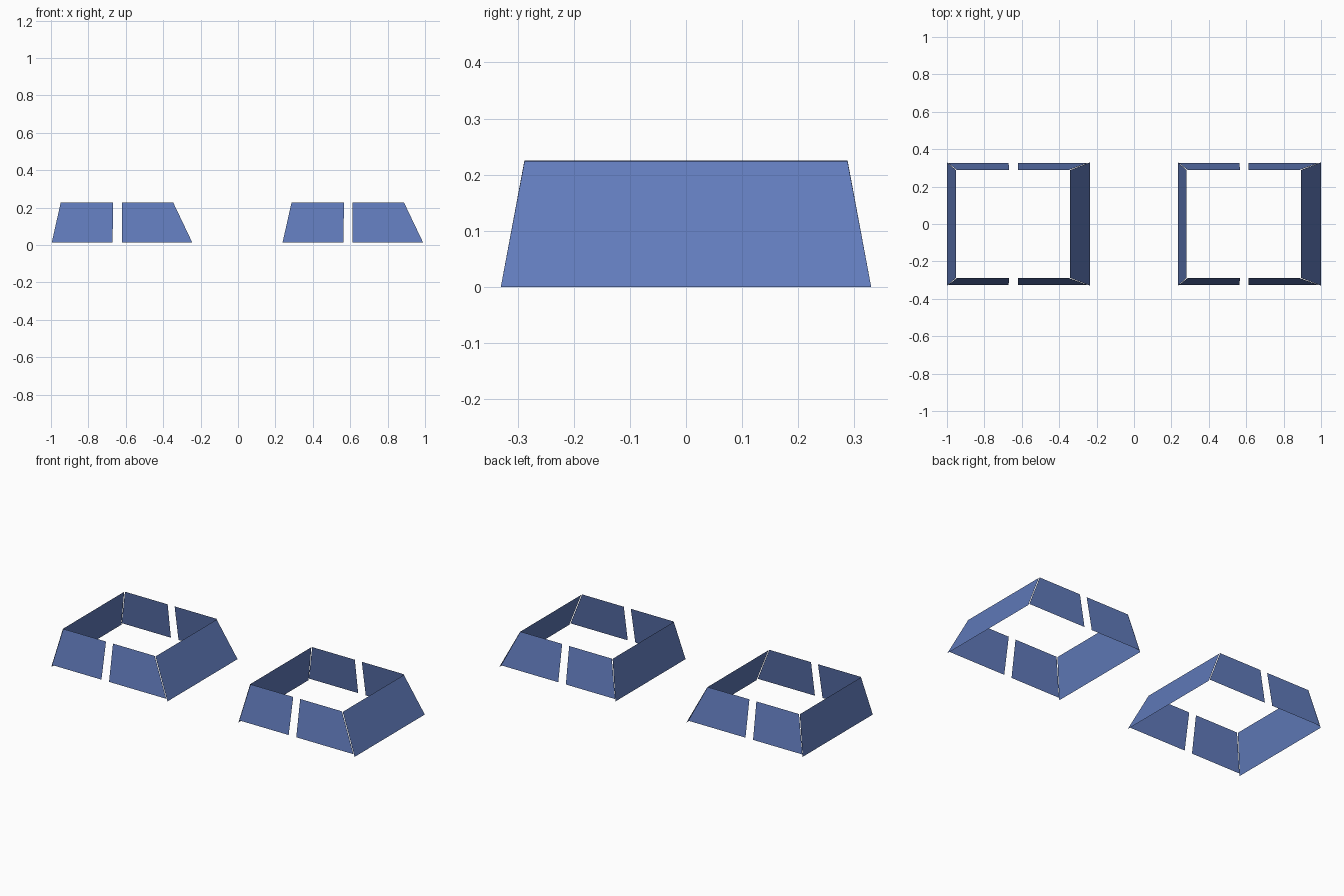
import bpy

if "Cube" in bpy.data.objects:
    bpy.data.objects.remove(bpy.data.objects["Cube"])

blue = bpy.data.materials.new("blue")
blue.diffuse_color = (0.12, 0.2, 0.5, 1)
blue.use_nodes = True
blue.node_tree.nodes["Principled BSDF"].inputs["Base Color"].default_value = blue.diffuse_color


def sheet(name, corners, dx):
    # One flat single-sided panel, corners counter-clockwise from outside
    mesh = bpy.data.meshes.new(name)
    mesh.from_pydata([(x + dx, y, z) for x, y, z in corners], [], [(0, 1, 2, 3)])
    mesh.materials.append(blue)
    obj = bpy.data.objects.new(name, mesh)
    bpy.context.collection.objects.link(obj)


def split_wall(name, x0, x1, top_x0, top_x1, dx):
    # Sloped half wall, made for the front and mirrored to the back
    for side, s in (("front", -1), ("back", 1)):
        pts = [(x0, s * 0.327, 0.012), (x1, s * 0.327, 0.012),
               (top_x1, s * 0.29, 0.226), (top_x0, s * 0.29, 0.226)]
        sheet(f"{side}_{name}", pts if s < 0 else pts[::-1], dx)


# Two identical open rings of sloping panels
for ring, dx in (("left_ring", 0), ("right_ring", 1.234)):
    # Steep left wall
    sheet(ring + "_left_wall", [(-1, 0.33, 0), (-1, -0.33, 0),
                                (-0.952, -0.288, 0.225), (-0.952, 0.288, 0.225)], dx)
    # Shallow right wall
    sheet(ring + "_right_wall", [(-0.234, -0.33, 0), (-0.234, 0.33, 0),
                                 (-0.342, 0.288, 0.223), (-0.342, -0.288, 0.223)], dx)
    # Front and back walls, each split by a narrow gap
    split_wall(ring + "_left_half", -0.996, -0.671, -0.948, -0.667, dx)
    split_wall(ring + "_right_half", -0.621, -0.244, -0.621, -0.346, dx)
